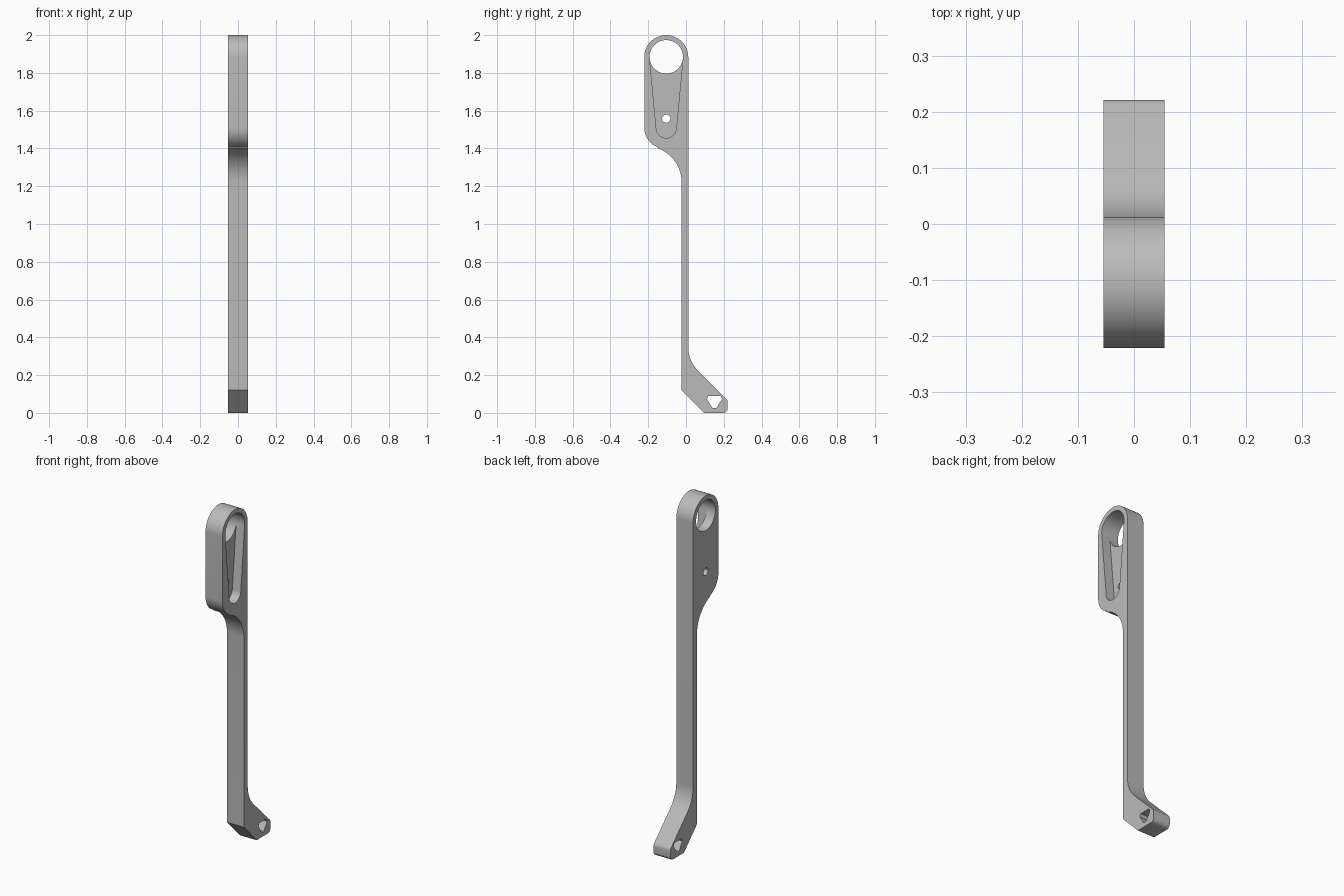
import bpy, bmesh
from math import cos, sin, radians, asin, degrees

cube = bpy.data.objects.get("Cube")
if cube:
    bpy.data.objects.remove(cube, do_unlink=True)

HALF = 0.054                      # half the plate thickness
EYE_Y, EYE_Z = -0.1045, 1.885     # centre of the large eye

grey = bpy.data.materials.new("light grey metal")
grey.use_nodes = True
grey.diffuse_color = (0.5, 0.5, 0.5, 1)
grey.node_tree.nodes["Principled BSDF"].inputs["Base Color"].default_value = (0.5, 0.5, 0.5, 1)


def arc(cy, cz, r, start, end, steps=16):
    """Points along an arc in the side plane, angles in degrees."""
    angles = [radians(start + (end - start) * i / steps) for i in range(steps + 1)]
    return [(cy + r * cos(a), cz + r * sin(a)) for a in angles]


def circle(cy, cz, r, steps=48):
    return arc(cy, cz, r, 0, 360, steps)[:-1]


def extrude(name, outline, x0, x1):
    """Solid made by pushing a side outline along x."""
    bm = bmesh.new()
    face = bm.faces.new([bm.verts.new((x0, y, z)) for y, z in outline])
    out = bmesh.ops.extrude_face_region(bm, geom=[face])
    moved = [v for v in out["geom"] if isinstance(v, bmesh.types.BMVert)]
    bmesh.ops.translate(bm, verts=moved, vec=(x1 - x0, 0, 0))
    bmesh.ops.recalc_face_normals(bm, faces=bm.faces)
    mesh = bpy.data.meshes.new(name)
    bm.to_mesh(mesh)
    bm.free()
    mesh.materials.append(grey)
    obj = bpy.data.objects.new(name, mesh)
    bpy.context.collection.objects.link(obj)
    return obj


# Arm outline: rounded head, S-shaped neck, slim shaft, angled foot
outline = (
    arc(EYE_Y, 1.8835, 0.1165, 0, 180, 40)
    + arc(-0.111, 1.51, 0.11, 180, 250)
    + arc(-0.216, 1.22, 0.193, 70, 0)
    + [(-0.023, 0.12), (0.095, 0)]
    + arc(0.197, 0.024, 0.024, 270, 360, 8)
    + arc(0.197, 0.057, 0.024, 0, 45, 6)
    + arc(0.192, 0.349, 0.18, 225, 180)
)
arm = extrude("lever_arm", outline, -HALF, HALF)

# Tapered pocket outline: hull of a large and a small circle
top_r, low_r, low_z = 0.0885, 0.053, 1.508
tilt = degrees(asin((top_r - low_r) / (EYE_Z - low_z)))
pocket = (arc(EYE_Y, EYE_Z, top_r, -tilt + 0, 180 + tilt, 32)
          if tilt < 0 else
          arc(EYE_Y, EYE_Z, top_r, tilt, 180 - tilt, 32)
          + arc(EYE_Y, low_z, low_r, 180 - tilt, 360 + tilt, 24))
# The wide circle lies above, so its tangent points dip below its centre
pocket = (arc(EYE_Y, EYE_Z, top_r, -tilt, 180 + tilt, 32)
          + arc(EYE_Y, low_z, low_r, 180 + tilt, 360 - tilt, 24))

foot_hole = [(0.117, 0.09), (0.184, 0.09), (0.19, 0.073),
             (0.161, 0.026), (0.140, 0.026), (0.111, 0.073)]

# Through holes, and a pocket reaching half way in from the +x side
cutters = [
    extrude("pocket_cutter", pocket, 0, 0.2),
    extrude("eye_cutter", circle(EYE_Y, EYE_Z, 0.0886, 64), -0.2, 0.2),
    extrude("pin_hole_cutter", circle(EYE_Y, 1.558, 0.022, 24), -0.2, 0.2),
    extrude("foot_hole_cutter", foot_hole, -0.2, 0.2),
]
bpy.context.view_layer.objects.active = arm
for cutter in cutters:
    cutter.hide_render = True
    mod = arm.modifiers.new("cut", 'BOOLEAN')
    mod.operation = 'DIFFERENCE'
    mod.solver = 'EXACT'
    mod.object = cutter
    bpy.ops.object.modifier_apply(modifier=mod.name)
    bpy.data.objects.remove(cutter, do_unlink=True)

# Smooth curved walls, crisp rims
bpy.ops.object.select_all(action='DESELECT')
arm.select_set(True)
bpy.ops.object.shade_smooth_by_angle(angle=radians(30))
